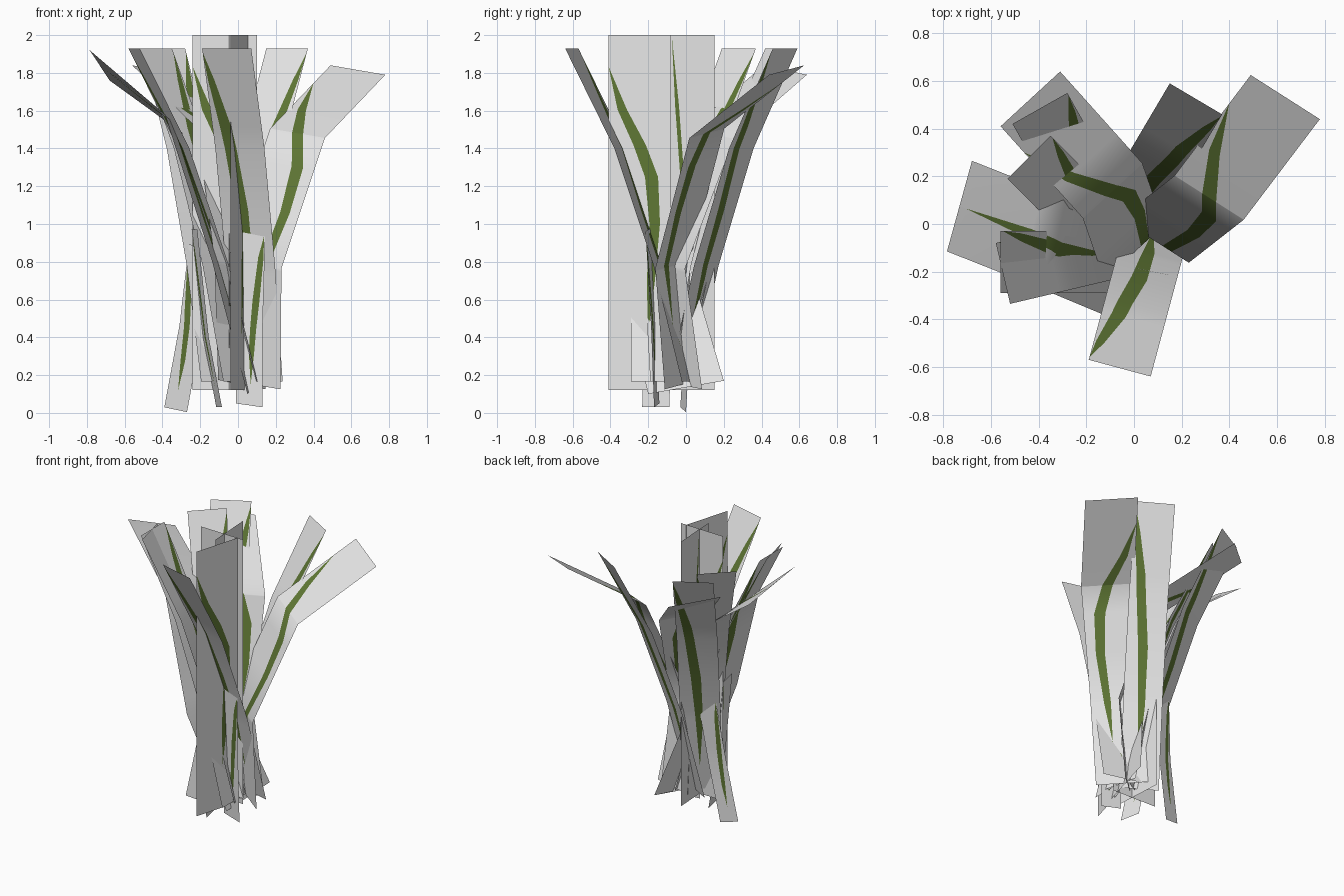
import bpy
from mathutils import Vector

if "Cube" in bpy.data.objects:
    bpy.data.objects.remove(bpy.data.objects["Cube"])


def material(name, rgb):
    m = bpy.data.materials.new(name)
    m.diffuse_color = (*rgb, 1)
    m.use_nodes = True
    m.node_tree.nodes["Principled BSDF"].inputs["Base Color"].default_value = m.diffuse_color
    return m


GREY = material("card grey", (0.8, 0.8, 0.8))
GREEN = material("blade green", (0.115, 0.185, 0.035))

# painted blades: (position along card, position across card, width)
LEAN = [(0.10, .45, 0), (0.3, .47, .18), (0.5, .43, .25), (0.75, .27, .23), (0.9, .1, .13), (0.985, 0, 0)]
WIDE = [(.16, .63, 0), (.31, .68, .13), (.47, .74, .17), (.6, .69, .21), (.69, .5, .2), (.79, .22, .15), (.91, 0, 0)]
CENTRED = [(0.2, .45, 0), (0.4, .45, .13), (0.6, .45, .17), (0.8, .5, .11), (0.98, .5, 0)]
SHORT = [(0.12, .55, 0), (0.3, .58, .2), (0.6, .72, .26), (0.85, .86, .2), (0.97, .95, 0)]
NARROW = [(.3, .46, 0), (.6, .5, .06), (.8, .42, .06), (.99, .34, 0)]


def lerp_table(table, t):
    """Piecewise linear lookup; the first entry of each row is the key."""
    if t <= table[0][0]:
        return table[0][1:]
    for a, b in zip(table, table[1:]):
        if t <= b[0]:
            k = (t - a[0]) / (b[0] - a[0])
            return [p + (q - p) * k for p, q in zip(a[1:], b[1:])]
    return table[-1][1:]


def card(name, centres, half, blade, base_half=None):
    """Bent strip through the centre points, with a green blade cut into it."""
    pts = [Vector(c) for c in centres]
    half = Vector(half)
    base = Vector(base_half) if base_half else half
    dist = [0.0]
    for a, b in zip(pts, pts[1:]):
        dist.append(dist[-1] + (b - a).length)
    path = [(d / dist[-1], *p) for d, p in zip(dist, pts)]
    keys = sorted({round(r[0], 4) for r in path} | {r[0] for r in blade})
    verts, faces, mats = [], [], []
    for t in keys:
        c = Vector(lerp_table(path, t))
        u, w = lerp_table(blade, t)
        lo = min(max(u - w / 2, .002), .994)
        hi = min(max(u + w / 2, lo + .002), .998)
        for s in (0, lo, hi, 1):
            verts.append(c + base.lerp(half, t) * (2 * s - 1))
    for i in range(len(keys) - 1):
        on = blade[0][0] <= (keys[i] + keys[i + 1]) / 2 <= blade[-1][0]
        for j in range(3):
            a = i * 4 + j
            faces.append((a, a + 1, a + 5, a + 4))
            mats.append(1 if j == 1 and on else 0)
    me = bpy.data.meshes.new(name)
    me.from_pydata([tuple(v) for v in verts], [], faces)
    me.materials.append(GREY)
    me.materials.append(GREEN)
    me.polygons.foreach_set("material_index", mats)
    me.polygons.foreach_set("use_smooth", [True] * len(faces))
    ob = bpy.data.objects.new(name, me)
    bpy.context.collection.objects.link(ob)
    return ob


def leaning_card(name, left, right):
    """Card that leans outward; left and right are its top corners seen from outside."""
    l, r = Vector(left), Vector(right)
    half = (r - l) / 2
    mid = (l + r) / 2
    out = Vector((half.y, -half.x)).normalized()
    rows = [(.64, .165), (.485, .78), (.27, 1.40), (0, 1.93)]
    card(name, [(*(mid - out * d), z) for d, z in rows], (*half, 0), LEAN)


def upright_card(name, start, end, blade):
    """Flat vertical card between two plan points."""
    a, b = Vector(start), Vector(end)
    mid = (a + b) / 2
    card(name, [(*mid, .12), (*mid, 2)], (*((b - a) / 2), 0), blade)


# similar leaning cards around the clump
leaning_card("front_leaning_leaf", (-.19, -.57), (.07, -.64))
leaning_card("back_right_leaning_leaf", (.37, .46), (.15, .59))
leaning_card("back_leaning_leaf", (-.28, .55), (-.51, .42))
leaning_card("back_left_leaning_leaf", (-.35, .37), (-.53, .19))
leaning_card("left_leaning_leaf", (-.56, -.03), (-.56, -.29))
leaning_card("front_left_leaning_leaf", (-.58, -.08), (-.52, -.335))

# wide arching cards
card("right_arching_leaf",
     [(.08, -.02, .15), (.085, -.07, .79), (.315, .11, 1.48), (.635, .5325, 1.815)],
     (.145, -.0925, -.025), WIDE)
card("back_left_arching_leaf",
     [(.02, -.03, .15), (0, -.12, .79), (-.09, .14, 1.48), (-.435, .525, 1.815)],
     (.125, .115, -.025), WIDE)
card("left_arching_leaf",
     [(.08, 0, .135), (-.10, -.18, .80), (-.34, -.08, 1.53), (-.7325, .075, 1.84)],
     (.0525, .19, -.08), CENTRED, (.03, .2, .035))

# three upright cards in the middle
upright_card("upright_leaf_right", (-.04, -.41), (.055, -.08), WIDE)
upright_card("upright_leaf_across", (-.24, -.075), (.10, -.085), WIDE)
upright_card("upright_leaf_left", (-.045, -.19), (-.065, .15), NARROW)

# short cards near the ground
card("short_leaf_front",
     [(.06, -.155, .04), (.06, -.17, .45), (.075, -.20, .97)], (.07, -.014, -.01), SHORT)
card("short_leaf_side",
     [(-.10, -.16, .03), (-.17, -.15, .40), (-.23, -.14, .97)], (-.015, .072, 0), SHORT)
card("short_leaf_left",
     [(-.33, -.015, .017), (-.25, .01, .45), (-.20, .055, .88)], (-.06, -.015, .0125), SHORT)
